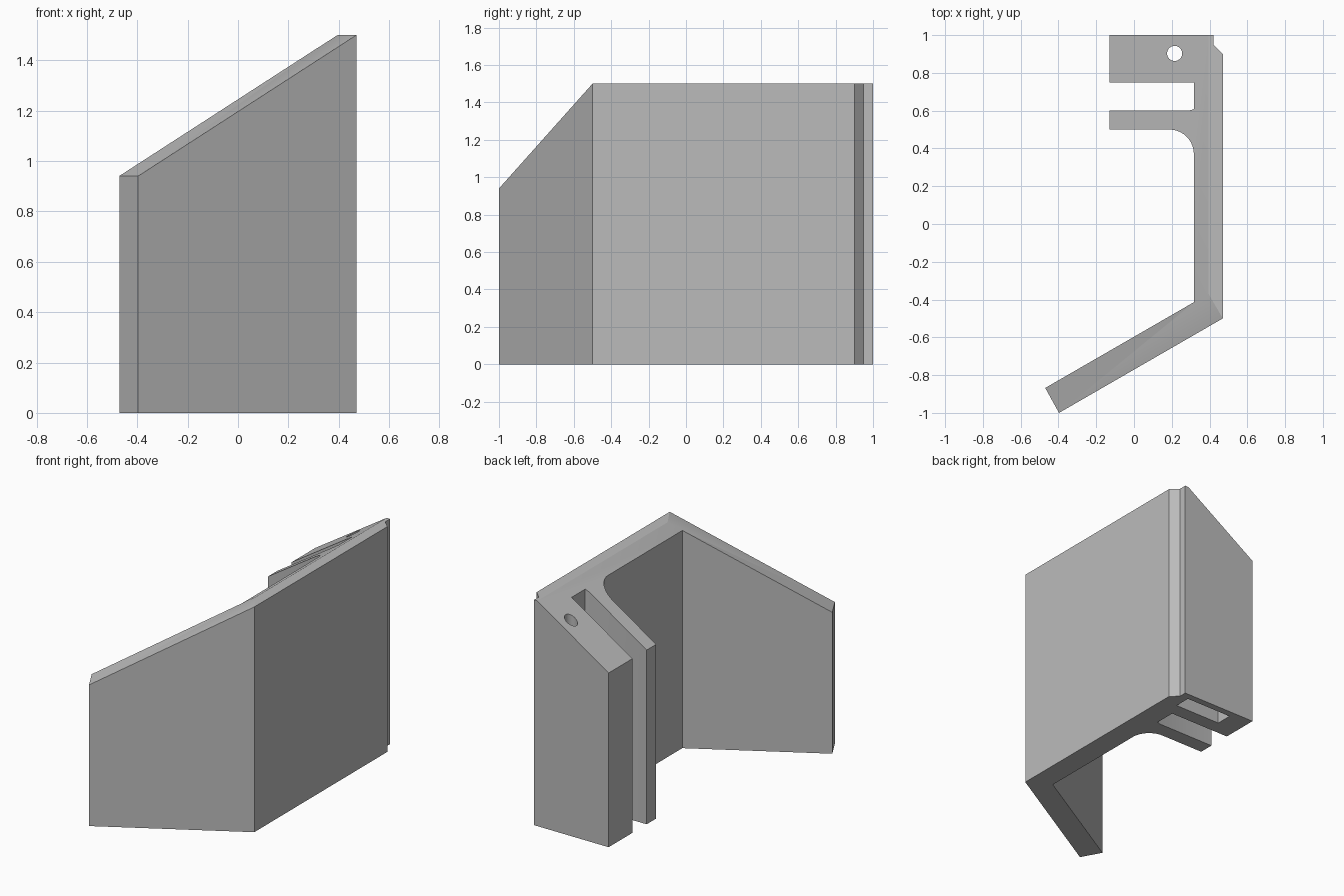
import bpy
import bmesh
from math import sin, cos, pi, radians
from mathutils import Matrix

if "Cube" in bpy.data.objects:
    bpy.data.objects.remove(bpy.data.objects["Cube"], do_unlink=True)


def prism(name, outline, low, high, matrix=Matrix()):
    """Extrude a closed 2D outline from low to high, then place it."""
    bm = bmesh.new()
    face = bm.faces.new([bm.verts.new((x, y, low)) for x, y in outline])
    moved = bmesh.ops.extrude_face_region(bm, geom=[face])["geom"]
    bmesh.ops.translate(bm, vec=(0, 0, high - low),
                        verts=[v for v in moved if isinstance(v, bmesh.types.BMVert)])
    bm.transform(matrix)
    bmesh.ops.recalc_face_normals(bm, faces=bm.faces)
    mesh = bpy.data.meshes.new(name)
    bm.to_mesh(mesh)
    bm.free()
    obj = bpy.data.objects.new(name, mesh)
    bpy.context.collection.objects.link(obj)
    return obj


def arc(cx, cy, r, start, end, steps):
    angles = [radians(start + (end - start) * i / steps) for i in range(steps + 1)]
    return [(cx + r * cos(a), cy + r * sin(a)) for a in angles]


def cut(target, cutter):
    cutter.hide_render = True
    mod = target.modifiers.new("cut", "BOOLEAN")
    mod.operation = "DIFFERENCE"
    mod.solver = "EXACT"
    mod.object = cutter
    bpy.context.view_layer.objects.active = target
    bpy.ops.object.modifier_apply(modifier=mod.name)
    bpy.data.objects.remove(cutter, do_unlink=True)


# Bracket body: back block, slot, thin jaw with fillet, long wall, angled wing
outline = [(.42, 1), (-.13, 1), (-.13, .75), (.317, .75), (.317, .608), (.29, .6),
           (-.13, .6), (-.13, .5)]
outline += arc(.187, .37, .13, 90, 0, 10)
outline += [(.317, -.414), (-.47, -.868), (-.397, -1), (.47, -.5), (.47, .9), (.42, .95)]
bracket = prism("bracket", outline, 0, 1.5)

# Sloped tops: the jaws fall towards -x, the wing falls along its length
stand_up = Matrix.Rotation(pi / 2, 4, "X")
jaw_slope = [(-.93, .642), (.395, 1.5), (.395, 2), (-.93, 2)]
cut(bracket, prism("jaw_slope_cutter", jaw_slope, -2, .414, stand_up))
wing_slope = [(-1.344, .66), (.157, 1.5), (.157, 2), (-1.344, 2)]
cut(bracket, prism("wing_slope_cutter", wing_slope, -2, 2,
                   Matrix.Rotation(radians(30), 4, "Z") @ stand_up))

# Pocket in the underside of the block, met by a round hole from the top
pocket = [(.02, .845), (.36, .845), (.36, .955), (.02, .955)]
cut(bracket, prism("pocket_cutter", pocket, -.1, .9))
cut(bracket, prism("hole_cutter", arc(.215, .903, .04, 0, 348.75, 31), .8, 2))

# Colour and shading
grey = bpy.data.materials.new("light_grey")
grey.use_nodes = True
colour = (.5, .5, .5, 1)
grey.diffuse_color = colour
grey.node_tree.nodes["Principled BSDF"].inputs["Base Color"].default_value = colour
bracket.data.materials.clear()
bracket.data.materials.append(grey)
bpy.ops.object.select_all(action="DESELECT")
bracket.select_set(True)
bpy.context.view_layer.objects.active = bracket
bpy.ops.object.shade_smooth_by_angle(angle=radians(25))
